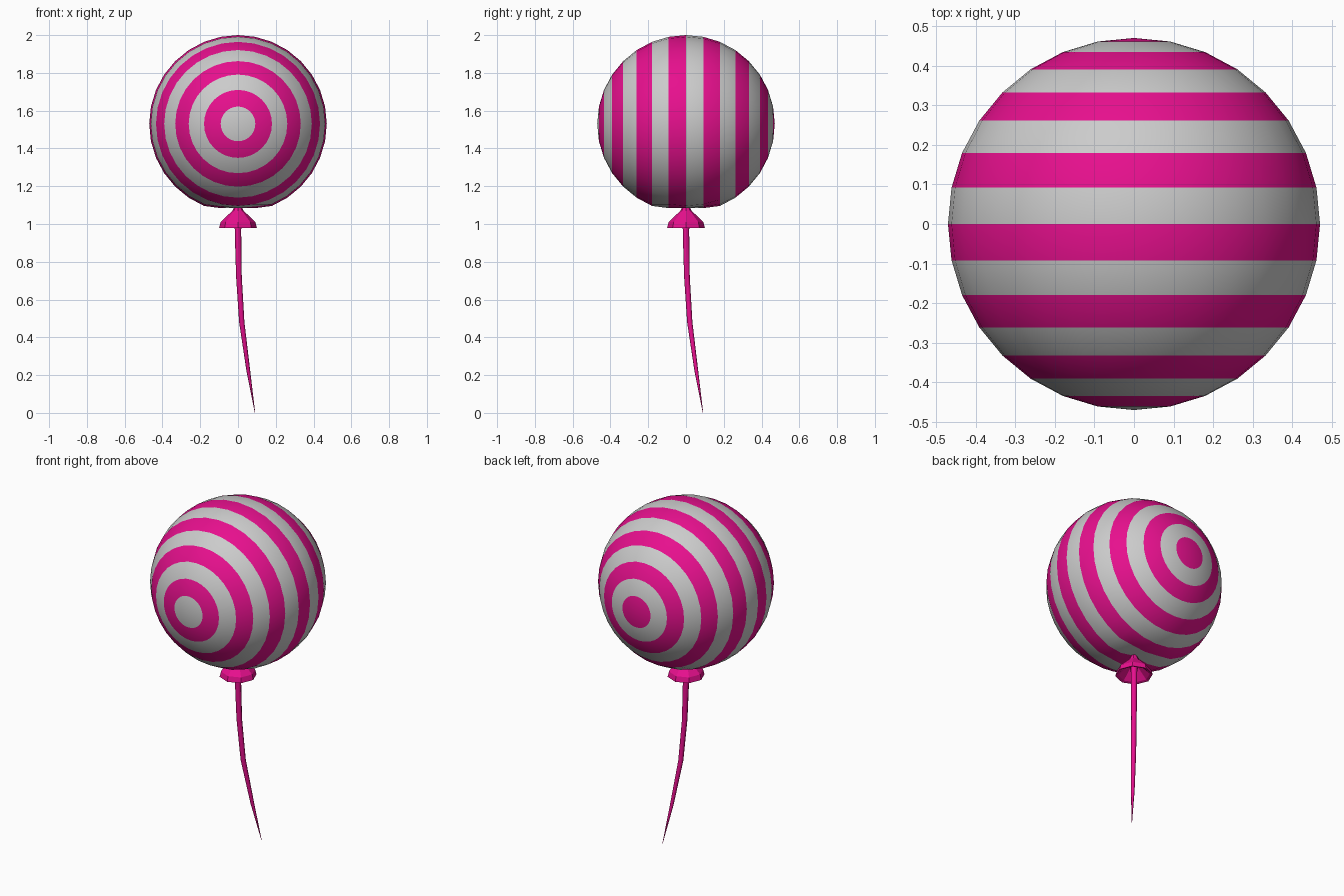
import bpy, bmesh, math
from mathutils import Vector, Matrix

if "Cube" in bpy.data.objects:
    bpy.data.objects.remove(bpy.data.objects["Cube"])


def material(name, color):
    m = bpy.data.materials.new(name)
    m.diffuse_color = (*color, 1)
    m.use_nodes = True
    m.node_tree.nodes["Principled BSDF"].inputs["Base Color"].default_value = m.diffuse_color
    return m


pink = material("pink", (0.8, 0.005, 0.27))
grey = material("pale_grey", (0.58, 0.58, 0.58))


def make_object(name, bm, mats, smooth=True):
    bmesh.ops.recalc_face_normals(bm, faces=bm.faces)
    for f in bm.faces:
        f.smooth = smooth
    me = bpy.data.meshes.new(name)
    bm.to_mesh(me)
    bm.free()
    for m in mats:
        me.materials.append(m)
    ob = bpy.data.objects.new(name, me)
    bpy.context.collection.objects.link(ob)
    return ob


def loft(name, rings, sides=8, smooth=True):
    """Skin a list of (centre, radius) circles, left open at the ends."""
    bm = bmesh.new()
    rows = []
    for c, r in rings:
        rows.append([bm.verts.new(Vector(c) + Vector((r * math.cos(a), r * math.sin(a), 0)))
                     for a in (2 * math.pi * i / sides for i in range(sides))])
    for a, b in zip(rows, rows[1:]):
        for i in range(sides):
            j = (i + 1) % sides
            bm.faces.new((a[i], a[j], b[j], b[i]))
    return make_object(name, bm, [pink], smooth)


# Striped balloon: sphere with its poles facing front and back
R, CZ = 0.47, 1.53
bm = bmesh.new()
bmesh.ops.create_uvsphere(bm, u_segments=32, v_segments=16, radius=R,
                          matrix=Matrix.Rotation(math.pi / 2, 4, 'X'))
for f in bm.faces:
    c = f.calc_center_median().normalized()
    band = int(math.acos(c.y) / (math.pi / 16))
    f.material_index = band % 2
# Small dimple where the knot meets the balloon
for v in bm.verts:
    d = math.hypot(v.co.x, v.co.y)
    if v.co.z < 0 and d < 0.14:
        v.co.z += 0.04 if d < 0.02 else 0.015
    v.co.z += CZ
make_object("balloon", bm, [pink, grey])

# Flared knot, hollow underneath
knot = [(0.015, 1.10), (0.03, 1.07), (0.092, 1.01), (0.1, 0.98), (0.085, 0.985), (0.018, 1.05)]
loft("knot", [((0, 0, z), r) for r, z in knot], smooth=False)

# Tapering string that drifts to one side
string = [(0.0, 1.07, 0.018), (0.0, 0.95, 0.017), (0.005, 0.72, 0.015),
          (0.02, 0.48, 0.014), (0.055, 0.22, 0.010), (0.09, 0.0, 0.001)]
loft("string", [((x, x, z), r) for x, z, r in string])
